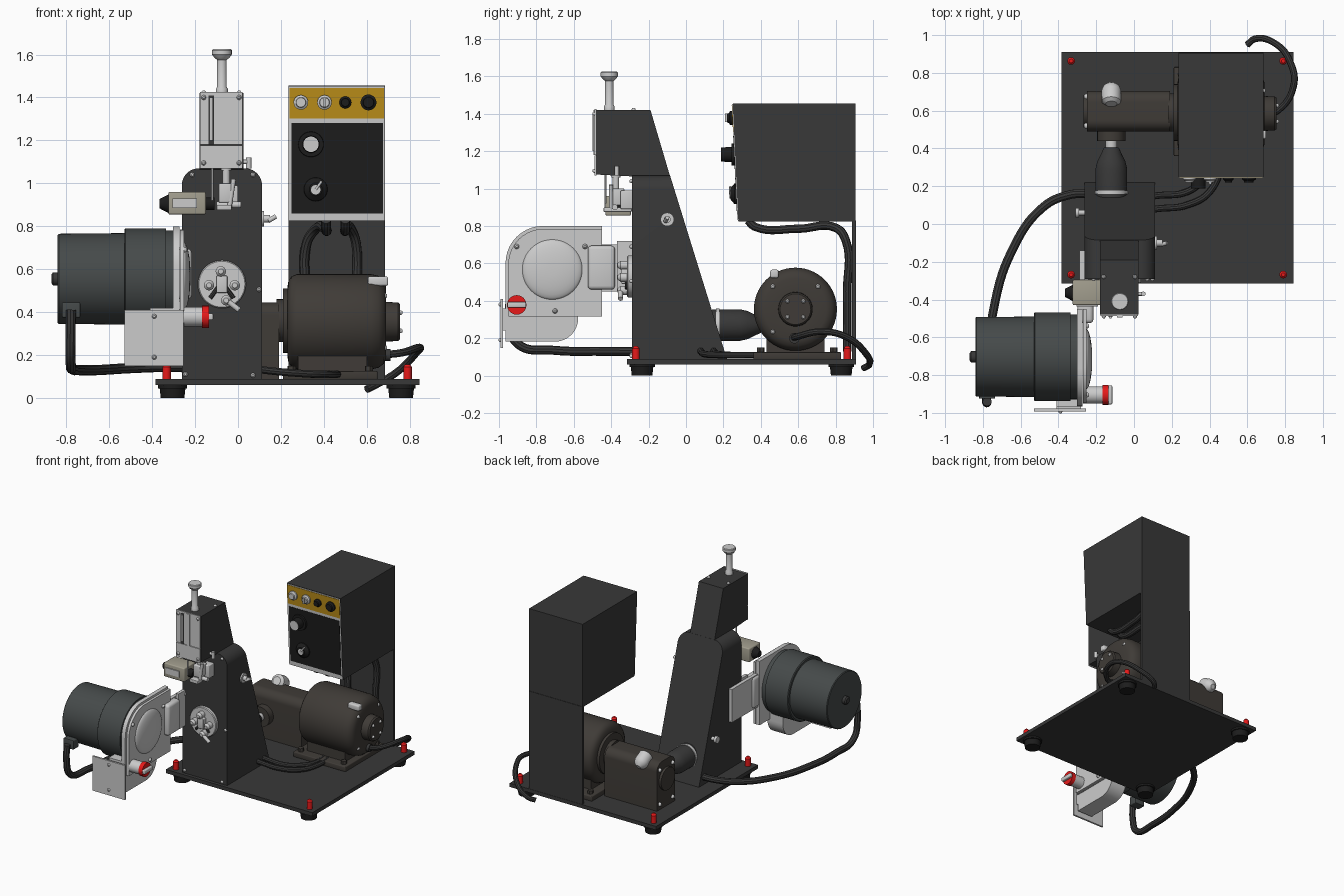
import bpy, bmesh, math
from mathutils import Vector

if "Cube" in bpy.data.objects:
    bpy.data.objects.remove(bpy.data.objects["Cube"])


def mat(name, r, g, b):
    m = bpy.data.materials.new(name)
    m.diffuse_color = (r, g, b, 1)
    m.use_nodes = True
    m.node_tree.nodes["Principled BSDF"].inputs["Base Color"].default_value = m.diffuse_color
    return m


DARK = mat("dark_paint", .04, .04, .04)
BLACK = mat("black", .012, .012, .012)
SLATE = mat("slate", .06, .068, .068)
BROWN = mat("brown_iron", .05, .044, .038)
GOLD = mat("gold", .5, .27, .01)
RED = mat("red", .8, .01, .01)
BEIGE = mat("beige", .36, .34, .27)


def finish(name, bm, m):
    bmesh.ops.recalc_face_normals(bm, faces=bm.faces)
    me = bpy.data.meshes.new(name)
    bm.to_mesh(me)
    bm.free()
    ob = bpy.data.objects.new(name, me)
    bpy.context.collection.objects.link(ob)
    if m:
        me.materials.append(m)
    return ob


def box(name, x, y, z, m=None, bevel=0):
    bm = bmesh.new()
    bmesh.ops.create_cube(bm, size=1)
    for v in bm.verts:
        v.co = [a[0] + (c + .5) * (a[1] - a[0]) for a, c in zip((x, y, z), v.co)]
    if bevel:
        bmesh.ops.bevel(bm, geom=bm.edges[:], offset=bevel, segments=3, affect='EDGES', profile=.5)
    return finish(name, bm, m)


def prism(name, pts, axis, a, b, m=None):
    """Extrude an outline, (y,z) along x or (x,z) along y."""
    bm = bmesh.new()
    put = (lambda p, t: (t, p[0], p[1])) if axis == 'x' else (lambda p, t: (p[0], t, p[1]))
    lo, hi = ([bm.verts.new(put(p, t)) for p in pts] for t in (a, b))
    bm.faces.new(lo)
    bm.faces.new(hi)
    n = len(pts)
    for i in range(n):
        j = (i + 1) % n
        bm.faces.new((lo[i], lo[j], hi[j], hi[i]))
    return finish(name, bm, m)


def lathe(name, origin, axis, prof, m=None, n=40):
    """Revolve (distance, radius) steps about an axis."""
    d = Vector(axis).normalized()
    u = d.orthogonal().normalized()
    w = d.cross(u)
    o = Vector(origin)
    bm = bmesh.new()
    rings = []
    for t, r in prof:
        rings.append([bm.verts.new(o + d * t + r * (u * math.cos(k * math.tau / n) + w * math.sin(k * math.tau / n)))
                      for k in range(n)])
    for p, q in zip(rings, rings[1:]):
        for k in range(n):
            bm.faces.new((p[k], p[k - 1], q[k - 1], q[k]))
    bm.faces.new(rings[0])
    bm.faces.new(rings[-1])
    return finish(name, bm, m)


def rod(name, p, q, r, m=None, n=24):
    v = Vector(q) - Vector(p)
    return lathe(name, p, v, [(0, r), (v.length, r)], m, n)


def screw(name, p, axis, r=.012, m=None):
    return lathe(name, p, axis, [(-.005, r), (r * .5, r * .9), (r, r * .45)], m, 12)


def arc(cx, cz, r, a0, a1, n=10):
    return [(cx + r * math.cos(math.radians(a0 + (a1 - a0) * i / n)),
             cz + r * math.sin(math.radians(a0 + (a1 - a0) * i / n))) for i in range(n + 1)]


def cable(name, pts, r=.02, m=DARK):
    cu = bpy.data.curves.new(name, 'CURVE')
    cu.dimensions = '3D'
    cu.bevel_depth, cu.bevel_resolution, cu.resolution_u = r, 3, 8
    cu.use_fill_caps = True
    s = cu.splines.new('BEZIER')
    s.bezier_points.add(len(pts) - 1)
    for b, p in zip(s.bezier_points, pts):
        b.co = p
        b.handle_left_type = b.handle_right_type = 'AUTO'
    cu.materials.append(m)
    ob = bpy.data.objects.new(name, cu)
    bpy.context.collection.objects.link(ob)


X, Y, Z, NY = (1, 0, 0), (0, 1, 0), (0, 0, 1), (0, -1, 0)

# base plate, rubber feet, red corner pins
box("base_plate", (-.385, .845), (-.315, .91), (.06, .088), DARK)
for x, px in ((-.305, -.333), (.76, .79)):
    for y, py in ((-.235, -.268), (.83, .863)):
        lathe("foot", (x, y, 0), Z, [(0, .055), (.045, .06), (.045, .068), (.062, .068)], BLACK)
        lathe("corner_pin", (px, py, .08), Z, [(0, .02), (.065, .02), (.077, .01)], RED, 20)

# column with rounded shoulders and sloping back
col = prism("column", [(-.262, .085)] + [(.112, .085)] + arc(.032, .99, .08, 0, 90)
            + arc(-.182, .99, .08, 90, 180), 'y', -.29, .22, DARK)
for v in col.data.vertices:
    if v.co.y > 0:
        v.co.y = .22 - (v.co.z - .085) * .31
for x, z in ((-.213, 1.04), (.07, 1.04), (-.245, .69), (.098, .505), (-.245, .11), (.07, .105)):
    screw("column_screw", (x, -.29, z), NY)

# head with slide plate and hand plunger
prism("head", [(-.48, 1.075), (-.48, 1.42), (-.19, 1.42), (-.085, 1.065), (-.29, 1.065)], 'x', -.18, .025, DARK)
box("slide_plate_upper", (-.178, .022), (-.488, -.478), (1.18, 1.425))
box("slide_plate_lower", (-.178, .022), (-.488, -.478), (1.07, 1.176))
box("slide_rail", (-.09, -.06), (-.494, -.485), (1.18, 1.42))
box("slide_slot", (-.138, -.112), (-.491, -.487), (1.18, 1.41), DARK)
rod("slot_bar", (-.125, -.493, 1.2), (-.125, -.493, 1.4), .008)
for x in (-.16, .005):
    for z in (1.095, 1.4):
        screw("plate_screw", (x, -.487, z), NY)
    screw("head_top_screw", (x, -.28, 1.42), Z)
lathe("plunger", (-.075, -.41, 1.42), Z, [(0, .028), (.02, .028), (.03, .022), (.155, .022), (.165, .035),
                                          (.18, .046), (.2, .046), (.205, .042)])
rod("side_pin", (.05, -.37, 1.07), (.05, -.37, 1.12), .012)
rod("side_pin_arm", (.02, -.37, 1.1), (.055, -.37, 1.1), .01)

# tool clamp below the head
rod("tool_spindle", (-.055, -.375, .99), (-.055, -.375, 1.09), .018)
lathe("spindle_nut", (-.055, -.375, 1.06), Z, [(0, .024), (.05, .024)])
box("clamp_block", (-.09, -.03), (-.41, -.33), (.91, 1.0), None, .006)
box("clamp_arm", (-.06, .0), (-.35, -.285), (.89, .99), None, .006)
rod("clamp_screw", (-.1, -.38, .9), (.015, -.38, .9), .015)
rod("clamp_lever", (-.04, -.4, .89), (-.02, -.4, 1.02), .011)
box("clamp_foot", (-.1, -.03), (-.44, -.29), (.875, .9), None, .004)
rod("gauge_rod", (-.12, -.43, .92), (-.12, -.43, 1.075), .005)

# beige sensor housing with dark grips
box("sensor_box", (-.325, -.15), (-.43, -.295), (.855, .96), BEIGE, .008)
box("sensor_window", (-.305, -.19), (-.437, -.425), (.885, .93))
lathe("sensor_grip", (-.365, -.365, .905), X, [(0, .022), (.045, .045)], BLACK, 24)
rod("sensor_plug", (-.15, -.365, .905), (-.11, -.365, .905), .03, BLACK)

# round adjuster on the column front
lathe("adjuster_disc", (-.075, -.285, .53), NY, [(0, .112), (.025, .112), (.03, .107)])
for x, z in ((-.08, .59), (-.135, .525), (-.015, .525), (-.055, .455)):
    lathe("adjuster_stud", (x, -.31, z), NY, [(0, .024), (.04, .024), (.055, .012)], None, 20)
for dx in (-.055, .055):
    rod("adjuster_spoke", (-.075, -.317, .54), (-.075 + dx, -.317, .465), .01, DARK, 8)
rod("adjuster_lever", (-.06, -.35, .46), (.005, -.35, .41), .013)
box("adjuster_bridge", (-.1, -.05), (-.345, -.3), (.49, .57), None, .005)

# side knobs of the column
lathe("lock_knob", (.11, -.1, .835), X, [(0, .036), (.012, .036), (.012, .018), (.04, .018)])
rod("lock_lever", (.14, -.11, .825), (.175, -.1, .845), .011)
lathe("left_knob", (-.26, .06, .4), (-1, 0, 0), [(0, .014), (.03, .014), (.03, .025), (.05, .025)], None, 20)

# left grinding motor
lathe("grinder_motor", (0, -.703, .555), X, [(-.84, .205), (-.835, .21), (-.53, .213), (-.53, .228),
                                            (-.525, .235), (-.335, .235), (-.335, .225), (-.29, .225)], SLATE, 64)
lathe("motor_stub", (-.87, -.703, .555), X, [(0, .02), (.008, .03), (.035, .03)], DARK)
box("motor_terminal", (-.82, -.735), (-.925, -.86), (.375, .445), SLATE, .005)

# wheel guard, cup wheel, drip trough and splash plate
prism("guard_plate", [(-.45, .8)] + arc(-.765, .6, .2, 90, 180) + [(-.965, .315), (-.45, .315)], 'x', -.303, -.272)
prism("guard_rim", [(-.45, .785)] + arc(-.76, .595, .19, 90, 180) + [(-.95, .315), (-.45, .315)], 'x', -.27, -.252)
lathe("grinding_wheel", (-.256, -.715, .567), X, [(.035 * math.sin(a * math.pi / 16), .162 * math.cos(a * math.pi / 16))
                                                for a in range(8)], None, 48)
for y, z in ((-.905, .69), (-.54, .69), (-.7, .345)):
    screw("guard_screw", (-.252, y, z), X, .014)
prism("drip_trough", [(-.965, .42), (-.965, .182)] + arc(-.7, .305, .123, -90, 0) + [(-.577, .42)], 'x', -.41, -.28)
box("splash_plate", (-.53, -.255), (-.992, -.978), (.148, .41))
box("splash_link", (-.41, -.28), (-.98, -.96), (.24, .36))
for z in (.19, .38):
    screw("splash_screw", (-.39, -.99, z), NY)

# mounting bracket between guard and column
box("bracket_body", (-.3, -.215), (-.525, -.38), (.46, .695), None, .02)
box("bracket_plate", (-.288, -.262), (-.45, -.14), (.45, .7))
box("bracket_ledge", (-.262, -.24), (-.37, -.29), (.45, .72))

# red rotary switch
rod("switch_body", (-.255, -.905, .378), (-.165, -.905, .378), .046)
rod("switch_ring", (-.167, -.905, .378), (-.135, -.905, .378), .052, RED)
box("switch_handle", (-.14, -.115), (-.955, -.855), (.363, .393), None, .006)

# drive motor
lathe("drive_motor", (0, .585, .355), X, [(.23, .16), (.235, .19), (.25, .212), (.275, .222), (.62, .222), (.655, .214),
                                         (.68, .195), (.69, .165), (.69, .092), (.745, .09), (.755, .082)], BROWN, 56)
for a in range(4):
    c, s = math.cos(math.radians(45 + 90 * a)), math.sin(math.radians(45 + 90 * a))
    screw("motor_end_screw", (.755, .585 + .06 * c, .355 + .06 * s), X)
    screw("motor_rim_screw", (.68, .585 + .17 * c, .355 + .17 * s), X, .015)
box("motor_foot", (.21, .65), (.36, .83), (.085, .125), BROWN, .006)
box("motor_saddle", (.28, .6), (.43, .74), (.11, .2), BROWN)
for x in (.25, .61):
    for y in (.4, .79):
        rod("foot_bolt", (x, y, .12), (x, y, .15), .02, BROWN, 6)
box("motor_cap", (.605, .7), (.45, .495), (.522, .566), None, .01)

# gearbox, breather, output shaft and boot
prism("gearbox", [(.49, .085)] + [(.705, .085)] + arc(.645, .385, .06, 0, 90) + arc(.55, .385, .06, 90, 180),
      'x', -.25, .19, BROWN)
rod("gearbox_end", (-.268, .597, .3), (-.25, .597, .3), .085, BROWN)
lathe("gearbox_flange", (.18, .59, .36), X, [(0, .1), (.03, .1), (.03, .15), (.06, .15)], BROWN)
for y in (.52, .675):
    for z in (.13, .39):
        screw("gearbox_screw", (-.25, y, z), (-1, 0, 0), .016)
lathe("breather", (-.12, .64, .465), (0, .85, -.5), [(-.005, .03), (.01, .05), (.075, .052), (.1, .043), (.12, .018)])
rod("output_collar", (-.12, .44, .27), (-.12, .5, .27), .075, BROWN)
rod("output_shaft", (-.12, .38, .27), (-.12, .46, .27), .03)
lathe("boot", (-.12, 0, .27), Y, [(.14, .084), (.29, .084), (.33, .075), (.37, .055), (.4, .042), (.405, .036)], DARK)
rod("boot_ring", (-.12, .16, .27), (-.12, .178, .27), .089)

# control cabinet on a back panel
prism("cabinet", [(.25, 1.455), (.905, 1.455), (.905, .825), (.28, .825)], 'x', .235, .685, DARK)
box("cabinet_stand", (.235, .685), (.887, .908), (.085, .83), DARK)


def face(z):
    return .25 + (1.455 - z) * .0476


def panel(name, x0, x1, z0, z1, t, m=None):
    prism(name, [(face(z0) - t, z0), (face(z1) - t, z1), (face(z1) + .01, z1), (face(z0) + .01, z0)], 'x', x0, x1, m)


panel("panel_frame", .237, .683, .827, 1.452, .003)
panel("gold_band", .24, .68, 1.302, 1.445, .006, GOLD)
panel("black_panel", .25, .675, .86, 1.28, .006, BLACK)
for x, m, r in ((.293, None, .034), (.403, None, .034), (.5, BLACK, .028), (.608, BLACK, .037)):
    lathe("panel_button", (x, face(1.377), 1.377), NY, [(0, r), (.018, r), (.025, r * .7), (.035, r * .65)], m, 24)
box("key_lever", (.396, .41), (face(1.377) - .045, face(1.377)), (1.355, 1.4))
lathe("speed_dial", (.34, face(1.182), 1.182), NY, [(0, .06), (.02, .058), (.02, .04), (.075, .038)], BLACK)
rod("speed_dial_cap", (.34, .193, 1.182), (.34, .187, 1.182), .036)
lathe("timer_dial", (.362, face(.972), .972), NY, [(0, .056), (.015, .054), (.035, .03)], BLACK)
rod("timer_cap", (.362, .24, .97), (.362, .233, .97), .022)
rod("timer_pointer", (.362, .236, .97), (.39, .236, 1.01), .006)

# conduits and cables
for i, (x0, x1, y0) in enumerate(((.41, .32, .09), (.5, .55, .16))):
    cable("cabinet_conduit", [(x0, .33, .83), (x0, .37, .795), (x0, .6, .785), ((x0 + x1) / 2, .8, .79),
                              (x1, .855, .72), (x1, .862, .45), (x1, .862, .13)], .023)
    cable("floor_cable", [(.06, y0 - .02, .14), (.12, y0 - .01, .13), (.28, y0 + .01, .115), (.4 - .03 * i, y0 + .08, .11),
                          (.46 - .04 * i, .33, .11), (.42 - .04 * i, .6, .11)], .018)
cable("grinder_cable", [(-.778, -.94, .41), (-.78, -.945, .3), (-.78, -.9, .17), (-.77, -.7, .135), (-.745, -.46, .13),
                        (-.65, -.15, .13), (-.48, .09, .14), (-.34, .155, .145), (-.24, .16, .145)], .024)
cable("power_cord", [(.67, .57, .2), (.76, .6, .21), (.845, .73, .235), (.83, .85, .21), (.74, .96, .12),
                     (.64, .98, .06), (.6, .95, .04)], .018)
rod("cord_gland", (.66, .58, .2), (.71, .58, .2), .028, DARK)

# curves to meshes, then smooth shading with sharp edges kept
bpy.ops.object.select_all(action='SELECT')
bpy.context.view_layer.objects.active = col
bpy.ops.object.convert(target='MESH')
bpy.ops.object.shade_smooth_by_angle(angle=math.radians(35))
